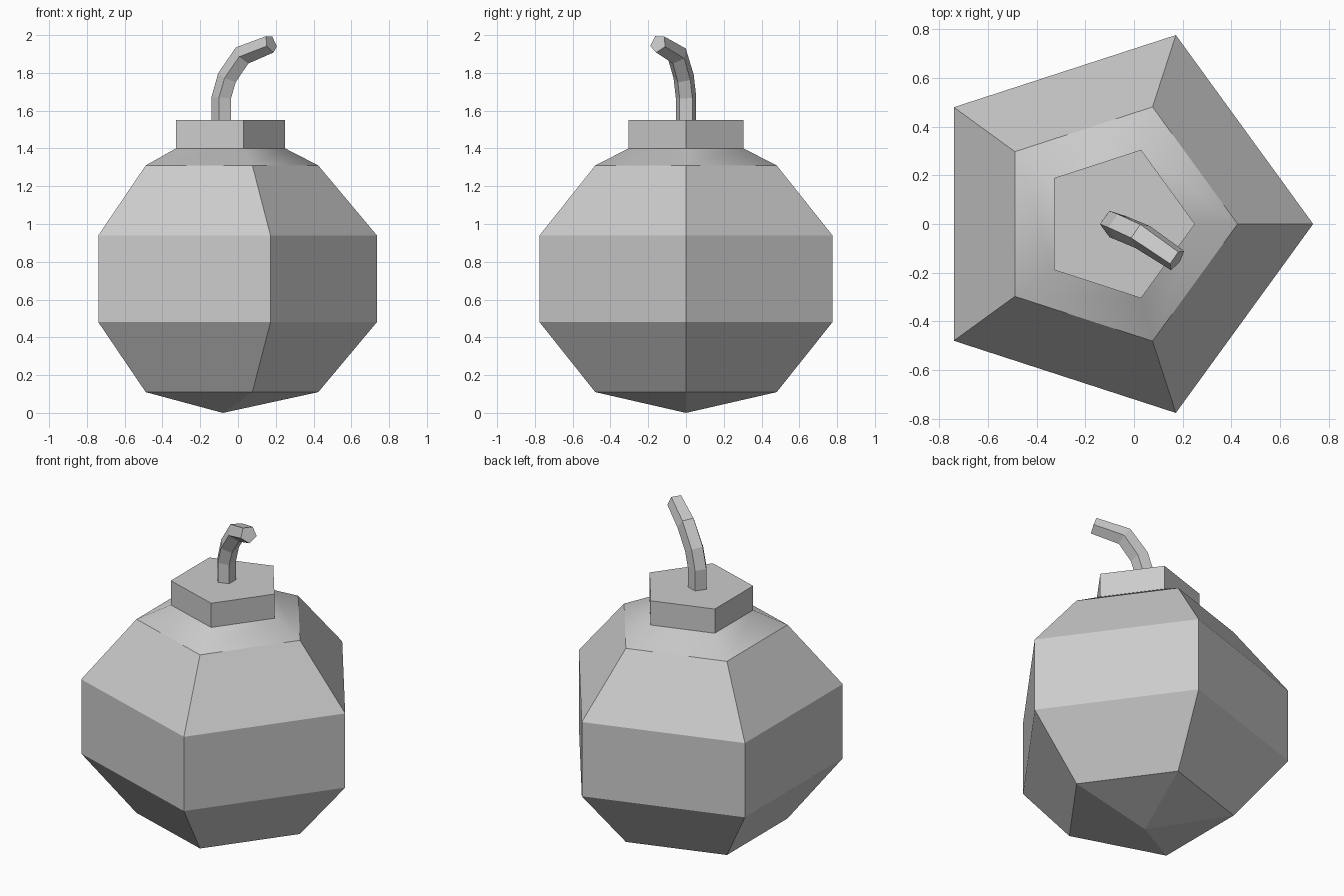
import bpy, math
from mathutils import Vector

if "Cube" in bpy.data.objects:
    bpy.data.objects.remove(bpy.data.objects["Cube"])


def make_object(name, verts, faces, smooth=False):
    mesh = bpy.data.meshes.new(name)
    mesh.from_pydata(verts, [], faces)
    for p in mesh.polygons:
        p.use_smooth = smooth
    mesh.update()
    obj = bpy.data.objects.new(name, mesh)
    bpy.context.collection.objects.link(obj)
    return obj


def pentagon(center, radius, direction=(0, 0, 1), start=0.0):
    """Five-sided ring around a centre, facing the given direction."""
    turn = Vector((0, 0, 1)).rotation_difference(Vector(direction))
    ring = []
    for i in range(5):
        a = start + i * math.tau / 5
        ring.append(Vector(center) + turn @ Vector((radius * math.cos(a), radius * math.sin(a), 0)))
    return ring


def loft(name, rings, bottom=True, top=True, apex=None, smooth=False):
    """Join rings with quads and close the ends."""
    verts = [v for r in rings for v in r]
    faces = []
    for k in range(len(rings) - 1):
        for i in range(5):
            j = (i + 1) % 5
            faces.append((k * 5 + i, k * 5 + j, k * 5 + 5 + j, k * 5 + 5 + i))
    if apex is not None:
        verts.append(Vector(apex))
        faces += [((i + 1) % 5, i, len(verts) - 1) for i in range(5)]
    elif bottom:
        faces.append((4, 3, 2, 1, 0))
    if top:
        n = (len(rings) - 1) * 5
        faces.append(tuple(range(n, n + 5)))
    return make_object(name, verts, faces, smooth)


# Faceted round body with a pointed underside
profile = [(0.505, 0.11), (0.815, 0.48), (0.815, 0.94), (0.505, 1.31)]
loft("body", [pentagon((-0.08, 0, z), r) for r, z in profile],
     top=False, apex=(-0.08, 0, 0))

# Smooth-shaded shoulder between body and collar
loft("shoulder", [pentagon((-0.08, 0, 1.31), 0.505), pentagon((-0.07, 0, 1.40), 0.32)],
     bottom=False, top=False, smooth=True)

# Collar
loft("collar", [pentagon((-0.07, 0, z), 0.32) for z in (1.40, 1.55)])

# Bent fuse swept along a short path
path = [Vector(p) for p in ((-0.083, 0, 1.54), (-0.083, 0, 1.67), (-0.053, -0.012, 1.775),
                            (0.028, -0.047, 1.895), (0.175, -0.147, 1.955))]
rings = []
for i, p in enumerate(path):
    before = (p - path[i - 1]).normalized() if i else Vector((0, 0, 1))
    after = (path[i + 1] - p).normalized() if i < len(path) - 1 else before
    tangent = (before + after).normalized() if i else Vector((0, 0, 1))
    if i == 1:
        tangent = Vector((0.1, -0.03, 1)).normalized()
    rings.append(pentagon(p, 0.057 if i < 4 else 0.05, tangent, math.pi))
loft("fuse", rings)
